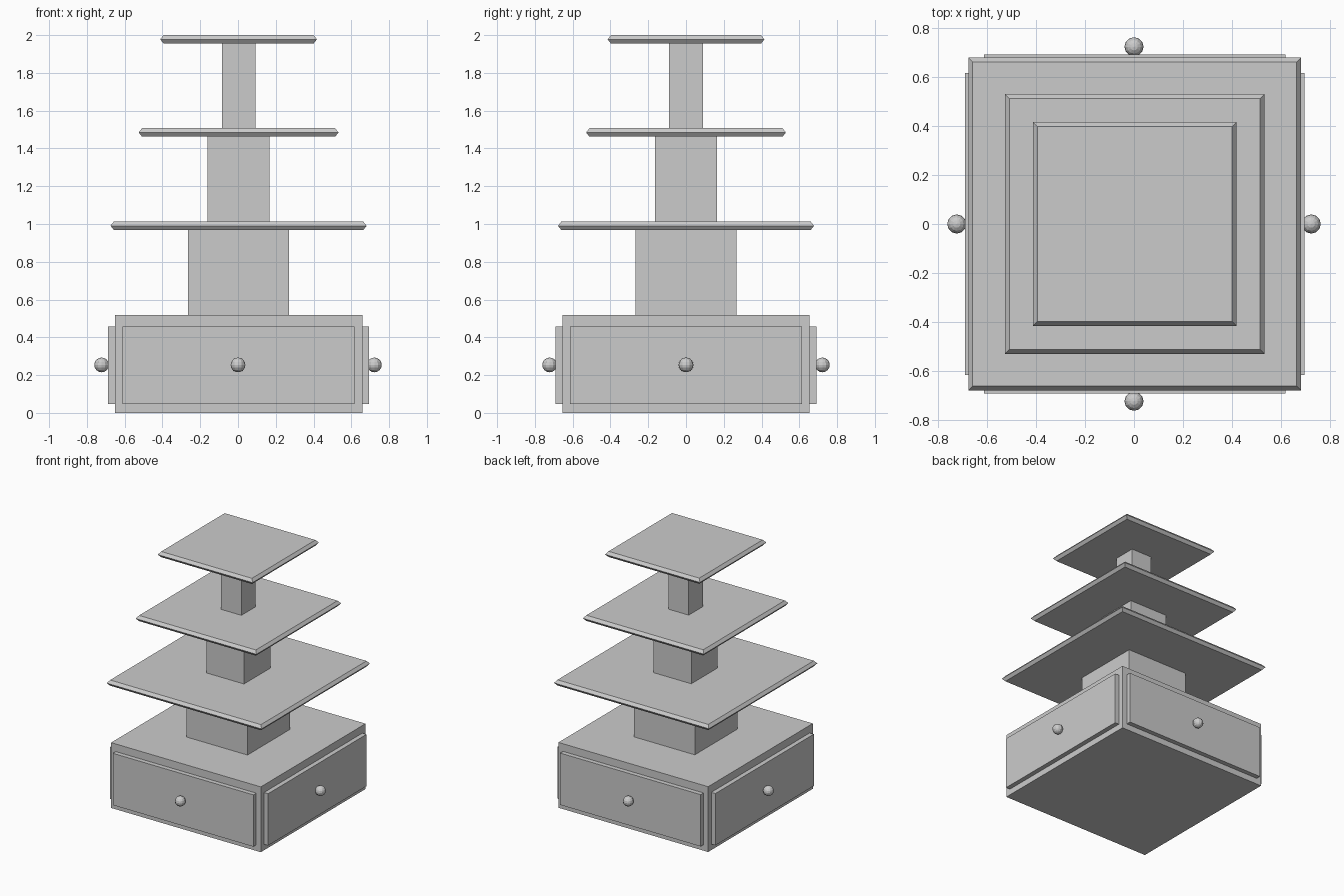
import bpy, bmesh
from mathutils import Matrix, Vector
from math import pi

if "Cube" in bpy.data.objects:
    bpy.data.objects.remove(bpy.data.objects["Cube"])

CX = 0.003  # the stand sits very slightly off the knob centre


def add_object(name, bm):
    bmesh.ops.recalc_face_normals(bm, faces=bm.faces[:])
    me = bpy.data.meshes.new(name)
    bm.to_mesh(me)
    bm.free()
    ob = bpy.data.objects.new(name, me)
    bpy.context.collection.objects.link(ob)
    return ob


def stack(name, levels):
    """Square solid lofted through (half width, z) levels."""
    bm = bmesh.new()
    rings = [[bm.verts.new((CX + sx * h, sy * h, z))
              for sx, sy in ((-1, -1), (1, -1), (1, 1), (-1, 1))] for h, z in levels]
    for a, b in zip(rings, rings[1:]):
        for i in range(4):
            j = (i + 1) % 4
            bm.faces.new((a[i], a[j], b[j], b[i]))
    bm.faces.new(rings[0])
    bm.faces.new(rings[-1])
    return add_object(name, bm)


# Base cabinet
stack("base_cabinet", [(0.655, 0), (0.655, 0.517)])

# Columns and pointed-edge shelves
tiers = [("lower", 0.267, 0.517, 0.678, 0.968),
         ("middle", 0.165, 1.013, 0.529, 1.462),
         ("upper", 0.089, 1.507, 0.415, 1.955)]
for name, col, z0, shelf, z1 in tiers:
    stack(name + "_column", [(col, z0), (col, z1)])
    stack(name + "_shelf", [(shelf - 0.018, z1), (shelf, z1 + 0.0225),
                            (shelf - 0.018, z1 + 0.045)])

# Drawer fronts and knobs on all four sides
for i, side in enumerate(("front", "right", "back", "left")):
    turn = Matrix.Rotation(i * pi / 2, 4, 'Z')
    bm = bmesh.new()
    bmesh.ops.create_cube(bm, size=1, matrix=Matrix.Translation((CX, 0, 0)) @ turn
                          @ Matrix.Translation((0, -0.6725, 0.252))
                          @ Matrix.Diagonal((1.23, 0.037, 0.41, 1)))
    add_object(side + "_drawer", bm)
    bm = bmesh.new()
    pos = turn @ Vector((0, -0.722, 0.254))
    bmesh.ops.create_uvsphere(bm, u_segments=12, v_segments=8, radius=0.039,
                              matrix=Matrix.Translation(pos))
    add_object(side + "_knob", bm)
